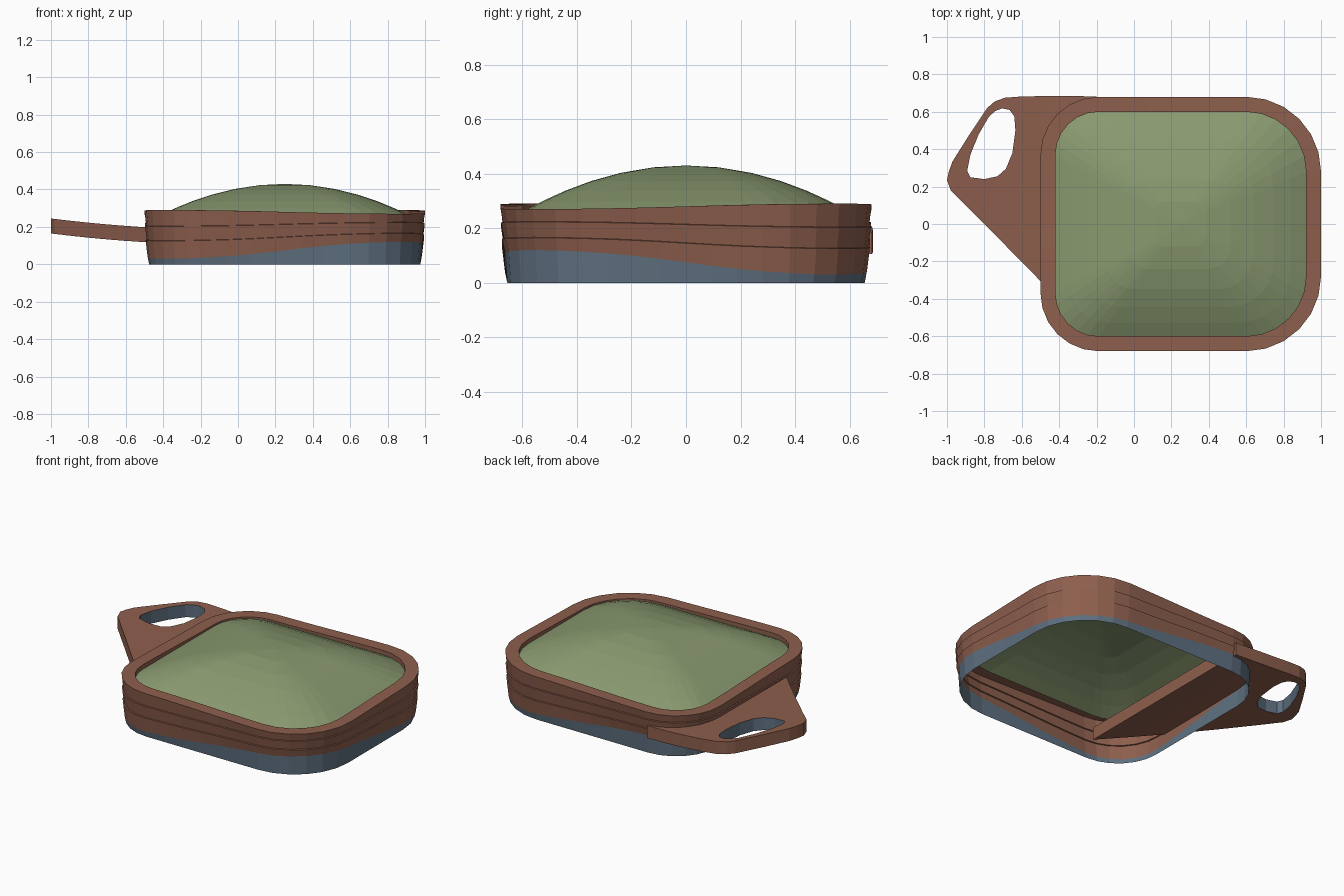
import bpy, bmesh, math
from mathutils import Vector

if "Cube" in bpy.data.objects:
    bpy.data.objects.remove(bpy.data.objects["Cube"])


def material(name, col):
    m = bpy.data.materials.new(name)
    m.diffuse_color = (*col, 1)
    m.use_nodes = True
    m.node_tree.nodes["Principled BSDF"].inputs["Base Color"].default_value = m.diffuse_color
    return m


BROWN = material("brown", (0.27, 0.115, 0.075))
BLUE = material("blue", (0.115, 0.165, 0.22))
GREEN = material("green", (0.25, 0.32, 0.16))


def outline(inset):
    """Rounded square with softer right corners, shrunk by inset."""
    x0, x1, y = -0.5 + inset, 1.0 - inset, 0.68 - inset
    corners = [(x1, -y, 0.40, -90), (x1, y, 0.40, 0), (x0, y, 0.31, 90), (x0, -y, 0.31, 180)]
    pts = []
    for cx, cy, r, a0 in corners:
        r -= inset
        ox = cx - math.copysign(r, cx - 0.25)
        oy = cy - math.copysign(r, cy)
        for i in range(7):
            a = math.radians(a0 + i * 15)
            pts.append(Vector((ox + r * math.cos(a), oy + r * math.sin(a))))
    out = []
    for i, p in enumerate(pts):
        out.append(p)
        if i % 7 == 6:  # split the straight sides so they can twist
            q = pts[(i + 1) % len(pts)]
            out += [p.lerp(q, k / 6) for k in range(1, 6)]
    return out


def twist(p):
    """+1 at two opposite corners, -1 at the other two."""
    return -math.sin(2 * math.atan2(p.y / 0.68, (p.x - 0.25) / 0.75))


def finish(bm, name, *mats):
    me = bpy.data.meshes.new(name)
    bm.to_mesh(me)
    bm.free()
    for m in mats:
        me.materials.append(m)
    ob = bpy.data.objects.new(name, me)
    bpy.context.collection.objects.link(ob)
    return ob


def skin(name, levels, mat):
    """Loft through levels of (inset, base height, twist height)."""
    bm = bmesh.new()
    loops = [[bm.verts.new((p.x, p.y, z + k * twist(p))) for p in outline(ins)]
             for ins, z, k in levels]
    for a, b in zip(loops, loops[1:]):
        n = len(a)
        for i in range(n):
            j = (i + 1) % n
            bm.faces.new((a[i], a[j], b[j], b[i]))
    return finish(bm, name, mat)


# Blue foot wall
skin("base_wall", [(0.025, 0, 0), (0.017, 0.077, 0.045)], BLUE)

# Overlapping brown bands, the last one folding into the top rim and inner lip
skin("band_wall", [
    (0.017, 0.075, 0.045), (0.006, 0.145, 0.02),
    (0.013, 0.147, 0.02), (0.002, 0.213, 0.01),
    (0.009, 0.215, 0.01), (0.0, 0.28, -0.01),
    (0.08, 0.28, -0.01), (0.08, 0.26, 0)], BROWN)

# Green domed cushion
bm = bmesh.new()
edge = outline(0.08)
n = len(edge)
prev = None
for t in (1, 0.88, 0.74, 0.58, 0.4, 0.2):
    loop = [bm.verts.new((0.25 + (p.x - 0.25) * t, p.y * t, 0.43 - 0.17 * t * t)) for p in edge]
    if prev:
        for i in range(n):
            j = (i + 1) % n
            bm.faces.new((prev[i], prev[j], loop[j], loop[i]))
    prev = loop
apex = bm.verts.new((0.25, 0, 0.43))
for i in range(n):
    bm.faces.new((prev[i], prev[(i + 1) % n], apex))
finish(bm, "dome", GREEN)

# Upturned handle plate with an oval opening
plate = [(-0.2, 0.682), (-0.4, 0.685), (-0.6, 0.682), (-0.69, 0.675), (-0.745, 0.655),
         (-0.785, 0.62), (-0.885, 0.47), (-0.97, 0.335), (-0.99, 0.28), (-1.0, 0.235),
         (-0.98, 0.18), (-0.8, 0.0), (-0.5, -0.305), (-0.2, -0.61)]
hole = [(-0.705, 0.618), (-0.665, 0.61), (-0.64, 0.575), (-0.634, 0.5), (-0.65, 0.38),
        (-0.685, 0.295), (-0.73, 0.255), (-0.8, 0.24), (-0.875, 0.25), (-0.892, 0.285),
        (-0.875, 0.37), (-0.83, 0.48), (-0.775, 0.575), (-0.74, 0.605)]
bm = bmesh.new()
edges = []
for pts in (plate, hole):
    vs = [bm.verts.new((x, y, 0)) for x, y in pts]
    edges += [bm.edges.new((vs[i - 1], vs[i])) for i in range(len(vs))]
bmesh.ops.triangle_fill(bm, edges=edges, use_beauty=True)
for x in (-0.9, -0.8, -0.7, -0.6, -0.5, -0.35):
    bmesh.ops.bisect_plane(bm, geom=bm.verts[:] + bm.edges[:] + bm.faces[:],
                           plane_co=(x, 0, 0), plane_no=(1, 0, 0))
ext = bmesh.ops.extrude_face_region(bm, geom=bm.faces[:], use_keep_orig=True)
top = [g for g in ext["geom"] if isinstance(g, bmesh.types.BMVert)]
bmesh.ops.translate(bm, verts=top, vec=(0, 0, 0.08))
bmesh.ops.recalc_face_normals(bm, faces=bm.faces[:])
centre = Vector((-0.76, 0.43, 0.04))
for f in bm.faces:  # opening walls face its centre and are blue
    inward = f.normal.dot(centre - f.calc_center_median()) > 0
    f.material_index = 1 if abs(f.normal.z) < 0.5 and inward else 0
for v in bm.verts:
    v.co.z += 0.103 + 0.062 * v.co.x ** 2
finish(bm, "handle", BROWN, BLUE)
